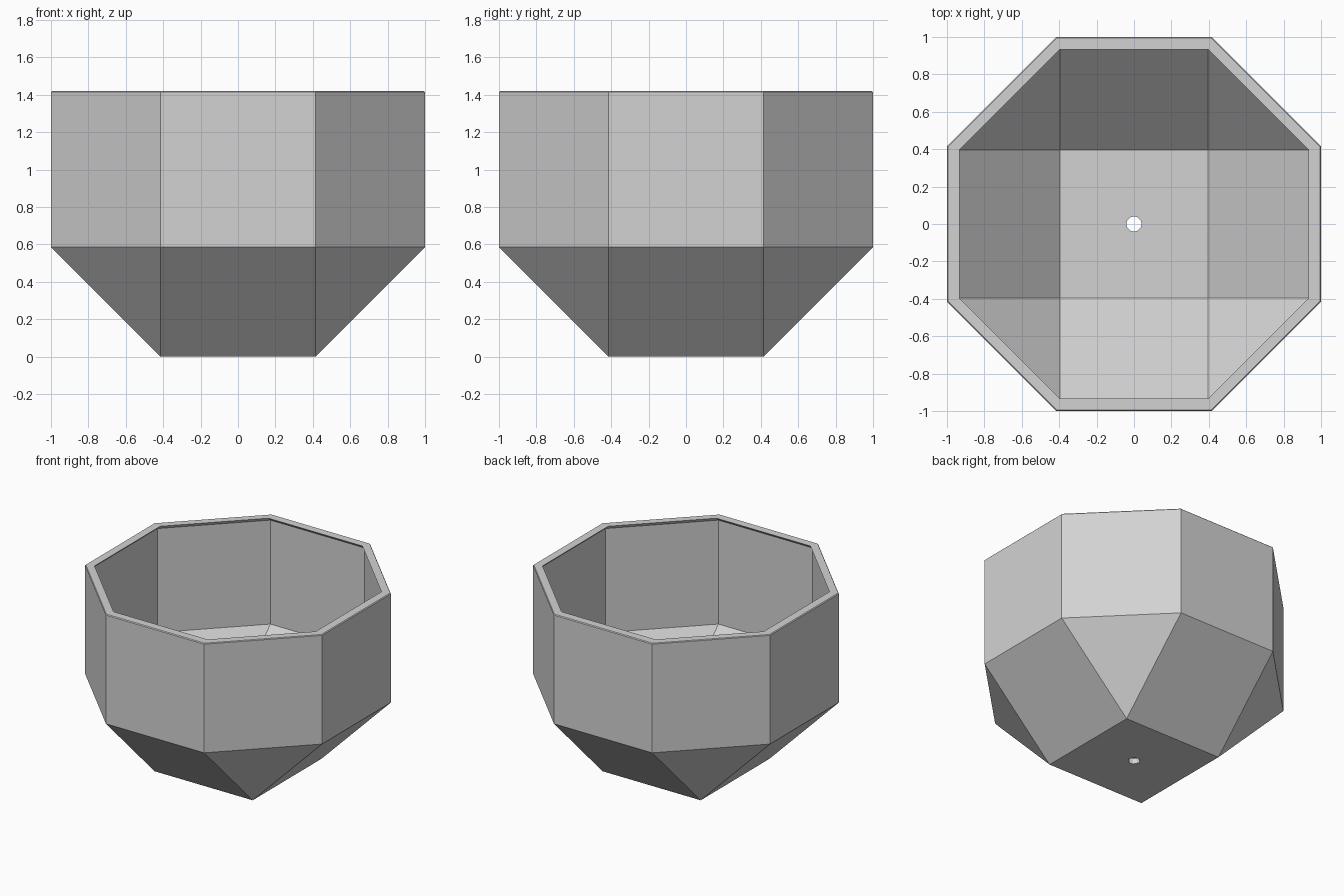
import bpy
import bmesh
from itertools import product
from mathutils import Vector

CENTRE = Vector((0, 0, 1))
RIM_Z = 1.42
INNER_SCALE = 0.957
HOLE_RADIUS = 0.041

cube = bpy.data.objects.get("Cube")
if cube:
    bpy.data.objects.remove(cube, do_unlink=True)

clay = bpy.data.materials.new("light_grey_clay")
clay.use_nodes = True
grey = (0.65, 0.65, 0.65, 1)
clay.diffuse_color = grey
clay.node_tree.nodes["Principled BSDF"].inputs["Base Color"].default_value = grey


def faceted_solid(name, size, cut_z=None):
    """Solid of squares and triangles with an eight-sided belt, optionally cut flat on top."""
    bm = bmesh.new()
    a = 2 ** 0.5 - 1
    for sx, sy, sz in product((-1, 1), repeat=3):
        for p in ((1, a, a), (a, 1, a), (a, a, 1)):
            corner = Vector((p[0] * sx, p[1] * sy, p[2] * sz))
            bm.verts.new(CENTRE + corner * size)
    bmesh.ops.convex_hull(bm, input=bm.verts[:])
    bmesh.ops.dissolve_limit(bm, angle_limit=0.02, verts=bm.verts[:], edges=bm.edges[:])
    if cut_z is not None:
        bmesh.ops.bisect_plane(bm, geom=bm.verts[:] + bm.edges[:] + bm.faces[:],
                               plane_co=(0, 0, cut_z), plane_no=(0, 0, 1), clear_outer=True)
        bmesh.ops.contextual_create(bm, geom=[e for e in bm.edges if e.is_boundary])
    bmesh.ops.recalc_face_normals(bm, faces=bm.faces[:])
    mesh = bpy.data.meshes.new(name)
    bm.to_mesh(mesh)
    bm.free()
    mesh.materials.append(clay)
    obj = bpy.data.objects.new(name, mesh)
    bpy.context.collection.objects.link(obj)
    return obj


def carve(target, cutter):
    """Subtract the cutter, then discard it."""
    cutter.hide_render = True
    mod = target.modifiers.new("carve", 'BOOLEAN')
    mod.operation = 'DIFFERENCE'
    mod.solver = 'EXACT'
    mod.object = cutter
    bpy.context.view_layer.objects.active = target
    bpy.ops.object.modifier_apply(modifier=mod.name)
    bpy.data.objects.remove(cutter, do_unlink=True)


# Pot body with a flat rim
pot = faceted_solid("planter_pot", 1, RIM_Z)

# Hollow inside
carve(pot, faceted_solid("cavity_cutter", INNER_SCALE))

# Drain hole through the floor
bpy.ops.mesh.primitive_cylinder_add(vertices=12, radius=HOLE_RADIUS, depth=0.4)
drain = bpy.context.object
drain.name = "drain_hole_cutter"
drain.data.materials.append(clay)
carve(pot, drain)
